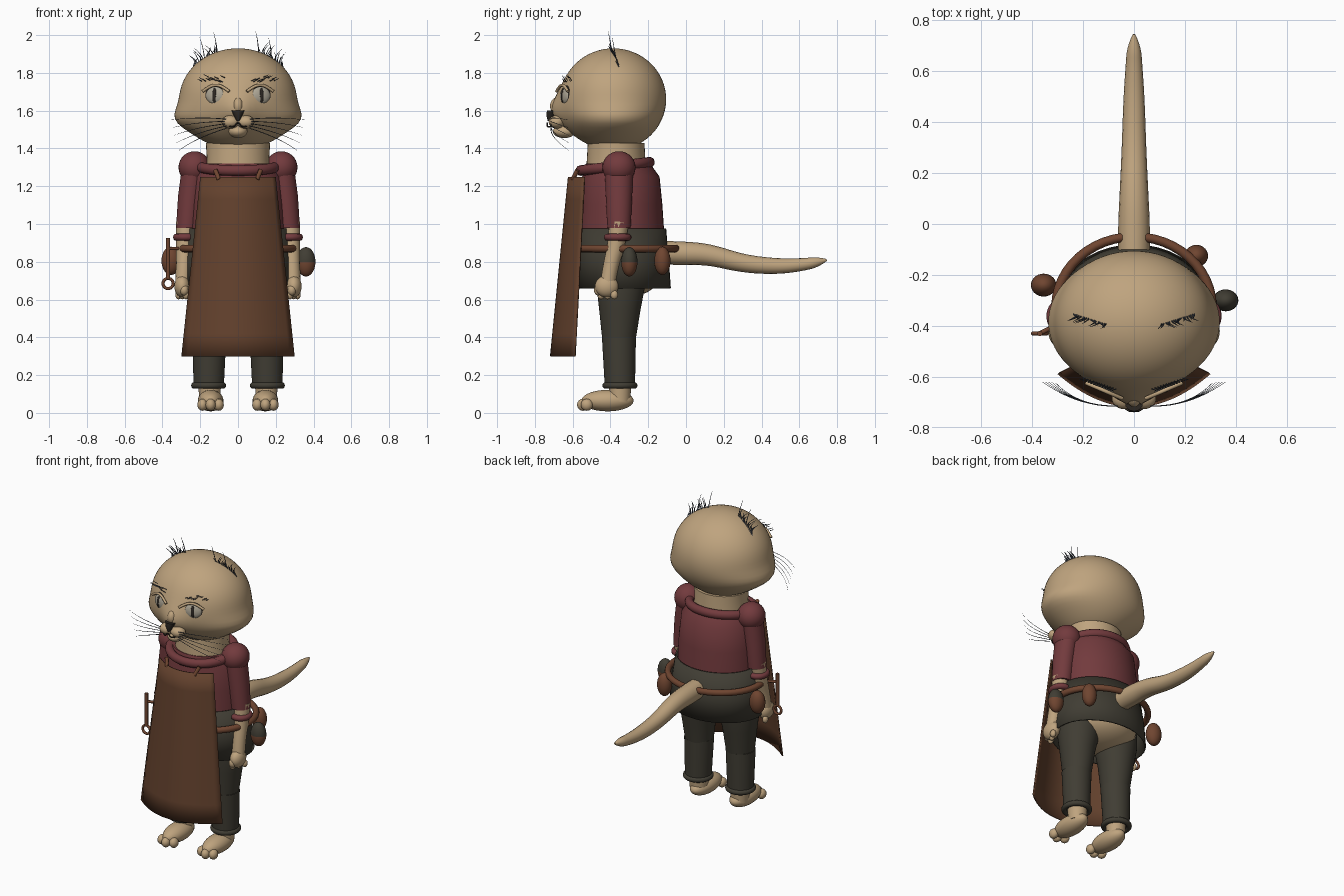
import bpy, bmesh, math, random
from mathutils import Vector

random.seed(4)
if "Cube" in bpy.data.objects:
    bpy.data.objects.remove(bpy.data.objects["Cube"], do_unlink=True)


def material(name, r, g, b):
    m = bpy.data.materials.new(name)
    m.use_nodes = True
    m.diffuse_color = (r, g, b, 1)
    m.node_tree.nodes["Principled BSDF"].inputs["Base Color"].default_value = (r, g, b, 1)
    return m


fur = material("tan fur", .52, .37, .21)
cloth = material("maroon cloth", .17, .043, .047)
leather = material("apron leather", .125, .053, .026)
strap = material("belt leather", .16, .06, .03)
olive = material("dark olive cloth", .052, .047, .034)
dark = material("dark brown", .025, .02, .016)
hair = material("grey hair", .06, .07, .09)
pale = material("pale eye", .42, .38, .3)


def finish(obj, name, mat, angle=50):
    obj.name = name
    obj.data.materials.clear()
    obj.data.materials.append(mat)
    bpy.ops.object.select_all(action='DESELECT')
    obj.select_set(True)
    bpy.context.view_layer.objects.active = obj
    bpy.ops.object.shade_smooth_by_angle(angle=math.radians(angle))
    return obj


def ball(name, loc, size, mat, rot=(0, 0, 0), seg=28):
    bpy.ops.mesh.primitive_uv_sphere_add(segments=seg, ring_count=seg // 2, location=loc, rotation=rot)
    obj = bpy.context.object
    obj.scale = size
    return finish(obj, name, mat)


def ring(name, loc, rx, ry, thick, mat, rot=(0, 0, 0)):
    bpy.ops.mesh.primitive_torus_add(major_segments=48, minor_segments=12, major_radius=rx,
                                     minor_radius=thick, location=loc, rotation=rot)
    obj = bpy.context.object
    obj.scale.y = ry / rx
    return finish(obj, name, mat)


def add_mesh(name, bm, mat):
    bmesh.ops.recalc_face_normals(bm, faces=bm.faces)
    mesh = bpy.data.meshes.new(name)
    bm.to_mesh(mesh)
    bm.free()
    obj = bpy.data.objects.new(name, mesh)
    bpy.context.collection.objects.link(obj)
    return finish(obj, name, mat)


def loft(name, sections, mat, caps=True, seg=40):
    """Sections are (z, centre x, centre y, radius x, radius y)."""
    bm = bmesh.new()
    loops = []
    for z, cx, cy, rx, ry in sections:
        turn = [math.tau * i / seg for i in range(seg)]
        loops.append([bm.verts.new((cx + rx * math.cos(a), cy + ry * math.sin(a), z)) for a in turn])
    for low, high in zip(loops, loops[1:]):
        for i in range(seg):
            j = (i + 1) % seg
            bm.faces.new((low[i], low[j], high[j], high[i]))
    if caps:
        bm.faces.new(loops[0])
        bm.faces.new(loops[-1])
    return add_mesh(name, bm, mat)


def tubes(name, paths, radius, mat, sides=3):
    """Each path is a list of (point, relative radius)."""
    curve = bpy.data.curves.new(name, 'CURVE')
    curve.dimensions = '3D'
    curve.bevel_depth = radius
    curve.bevel_resolution = sides
    curve.resolution_u = 6
    curve.use_fill_caps = True
    for path in paths:
        spline = curve.splines.new('NURBS')
        spline.points.add(len(path) - 1)
        spline.use_endpoint_u = True
        spline.order_u = min(3, len(path))
        for p, (co, r) in zip(spline.points, path):
            p.co = (*co, 1)
            p.radius = r
    obj = bpy.data.objects.new(name, curve)
    bpy.context.collection.objects.link(obj)
    bpy.ops.object.select_all(action='DESELECT')
    obj.select_set(True)
    bpy.context.view_layer.objects.active = obj
    bpy.ops.object.convert(target='MESH')
    return finish(bpy.context.object, name, mat)


# Head: a ball pulled out at the cheeks and muzzle
head = ball("head", (0, -.385, 1.66), (1, 1, 1), fur, seg=64)
for v in head.data.vertices:
    x, y, z = v.co.x * .31, v.co.y * .28, v.co.z * .27
    x *= 1 + .17 * math.exp(-((z + .115) / .075) ** 2)
    if y < 0:
        y -= .055 * math.exp(-(x / .1) ** 2 - ((z + .07) / .1) ** 2)
    v.co = (x, y, z)
ball("chin", (0, -.645, 1.49), (.05, .06, .035), fur)
loft("neck", [(1.26, 0, -.37, .18, .16), (1.34, 0, -.37, .165, .155), (1.43, 0, -.37, .17, .15)], fur)
ball("nose_bridge", (0, -.67, 1.625), (.032, .05, .05), fur)
loft("nose", [(1.545, 0, -.72, .007, .012), (1.58, 0, -.715, .025, .025),
              (1.602, 0, -.705, .035, .03)], dark, seg=16)
tubes("mouth", [[((-.06, -.70, 1.525), 1), ((-.025, -.735, 1.505), 1), ((0, -.735, 1.545), 1),
                 ((.025, -.735, 1.505), 1), ((.06, -.70, 1.525), 1)]], .004, dark)

# Torso, skirt of the trousers, pelvis
loft("shirt", [(.95, 0, -.34, .255, .225), (1.1, 0, -.34, .25, .215), (1.25, 0, -.345, .235, .205),
               (1.32, 0, -.36, .195, .17)], cloth)
skirt = loft("trouser_skirt", [(.66, 0, -.328, .305, .248), (.8, 0, -.33, .295, .24),
                               (.975, 0, -.335, .268, .23)], olive, caps=False)
skirt.modifiers.new("thickness", 'SOLIDIFY').thickness = .01
ball("pelvis", (0, -.33, .74), (.24, .2, .13), fur)
ring("collar", (0, -.375, 1.305), .2, .185, .028, cloth, (.12, 0, 0))
ring("belt", (0, -.325, .87), .305, .275, .02, strap)
tubes("tail", [[((0, -.16, .85), .95), ((0, -.03, .845), 1), ((0, .12, .84), .88), ((0, .3, .79), .75),
                ((0, .48, .775), .66), ((0, .62, .785), .52), ((0, .7, .8), .42), ((0, .745, .81), .08)]],
      .064, fur, sides=6)

# Apron: a curved sheet widening towards the hem
bm = bmesh.new()
rows = []
for k in range(9):
    t = k / 8
    half, front, depth = .2 + .1 * t, -.625 - .095 * t, .085 + .045 * t
    us = [i / 10 for i in range(-10, 11)]
    rows.append([bm.verts.new((half * u, front + depth * u * u, 1.25 - .95 * t)) for u in us])
for a, b in zip(rows, rows[1:]):
    for i in range(20):
        bm.faces.new((a[i], b[i], b[i + 1], a[i + 1]))
apron = add_mesh("apron", bm, leather)
apron.modifiers.new("thickness", 'SOLIDIFY').thickness = .008

# Paired parts
for s, side in ((1, "left"), (-1, "right")):
    ball(side + "_muzzle_pad", (s * .04, -.685, 1.54), (.047, .042, .035), fur)

    # Eye: dark rim, pale iris, slit pupil, each a thin shell over the last
    turn = (-.05, 0, s * .38)
    out = Vector((s * .37, -.93, .05))
    base = Vector((s * .117, -.633, 1.68))
    ball(side + "_eye_rim", base, (.062, .02, .055), dark, turn)
    ball(side + "_eye", base + out * .008, (.053, .019, .046), pale, turn)
    ball(side + "_pupil", base + out * .02, (.013, .01, .038), dark, turn)
    tubes(side + "_eyelid", [[((s * (.117 + .07 * u), -.655 + .03 * u * s * s, 1.737 - .035 * u * u), 1)
                              for u in (-1, -.5, 0, .5, 1)]], .008, fur)

    # Shoulder, sleeve, forearm, hand
    ball(side + "_shoulder", (s * .23, -.355, 1.3), (.085, .088, .085), cloth)
    loft(side + "_sleeve", [(.98, s * .268, -.355, .06, .062), (1.15, s * .252, -.355, .065, .07),
                            (1.3, s * .232, -.355, .065, .075)], cloth)
    tubes(side + "_forearm", [[((s * .275, -.355, 1.01), 1.1), ((s * .28, -.365, .9), 1),
                               ((s * .287, -.4, .78), .85), ((s * .292, -.415, .68), .85)]], .048, fur, sides=5)
    ring(side + "_wristband", (s * .278, -.362, .93), .047, .052, .019, cloth)
    ball(side + "_hand", (s * .295, -.42, .67), (.042, .062, .058), fur)
    ball(side + "_thumb", (s * .285, -.465, .65), (.022, .022, .028), fur)
    for k in range(3):
        ball(side + "_finger", (s * (.275 + .02 * k), -.45 + .035 * k, .625), (.018, .02, .024), fur, seg=14)

    # Leg, cuff, foot, toes
    loft(side + "_thigh", [(.385, s * .15, -.355, .085, .088), (.55, s * .15, -.35, .105, .11),
                           (.68, s * .145, -.345, .13, .13), (.78, s * .14, -.34, .13, .13)], olive)
    loft(side + "_shin", [(.14, s * .155, -.35, .08, .08), (.4, s * .152, -.355, .09, .09)], olive)
    ring(side + "_cuff", (s * .155, -.35, .145), .076, .076, .017, olive)
    loft(side + "_ankle", [(.06, s * .15, -.35, .055, .055), (.15, s * .15, -.35, .06, .06)], fur)
    ball(side + "_foot", (s * .145, -.415, .065), (.068, .138, .057), fur)
    for k in (-1, 0, 1):
        ball(side + "_toe", (s * .145 + k * .043, -.525 - .02 * (k == 0), .043), (.027, .032, .032), fur, seg=16)

    # Apron toggles and side ties
    tubes(side + "_toggle", [[((s * .1, -.6, 1.235), 1), ((s * .12, -.575, 1.285), 1)]], .012, strap)

    # Whiskers, brow hairs and ear tufts
    whiskers = [[((s * .06, -.715, 1.555 - .012 * k), 1),
                 ((s * .22, -.72, 1.57 - .028 * k), .8),
                 ((s * (.36 - .012 * k), -.62, 1.55 - .04 * k), .3)] for k in range(5)]
    tubes(side + "_whiskers", whiskers, .0022, hair, sides=0)
    brows, tufts = [], []
    for k in range(12):
        x = .07 + .011 * k
        z = 1.75 + random.uniform(0, .03)
        brows.append([((s * x, -.648 + .35 * (x - .07), z), 1),
                      ((s * (x + .025), -.655 + .35 * (x - .07), z + .012), .5)])
    for k in range(18):
        x = .11 + .0075 * k
        root = Vector((s * x, -.395 + .3 * (x - .1), 1.66 + .265 * math.sqrt(1 - (x / .31) ** 2)))
        tall = random.uniform(.03, .06) if k % 9 else .11
        lean = random.uniform(-.03, .05)
        tufts.append([(root, 1), (root + Vector((s * lean * .3, -.01, tall * .6)), .8),
                      (root + Vector((s * lean, -.02, tall)), .2)])
    tubes(side + "_brow_hairs", brows, .0025, hair, sides=0)
    tubes(side + "_ear_tuft", tufts, .003, hair, sides=0)

# Pouches on the belt; the front one has a dark cover on its upper half
ball("right_pouch", (-.355, -.24, .805), (.05, .045, .075), strap)
ball("back_pouch", (.245, -.125, .805), (.046, .043, .075), strap)
pouch = ball("left_pouch", (.36, -.3, .8), (.05, .043, .078), strap)
pouch.data.materials.append(olive)
for face in pouch.data.polygons:
    face.material_index = int(face.normal.z > .1)

# Key hanging at the right hip
tubes("key_shaft", [[((-.37, -.43, .925), 1), ((-.37, -.43, .71), 1)]], .011, strap)
ring("key_ring", (-.37, -.43, .685), .027, .027, .008, strap, (math.pi / 2, 0, 0))
tubes("key_hook", [[((-.31, -.4, .87), 1), ((-.37, -.43, .87), 1)]], .009, strap)
